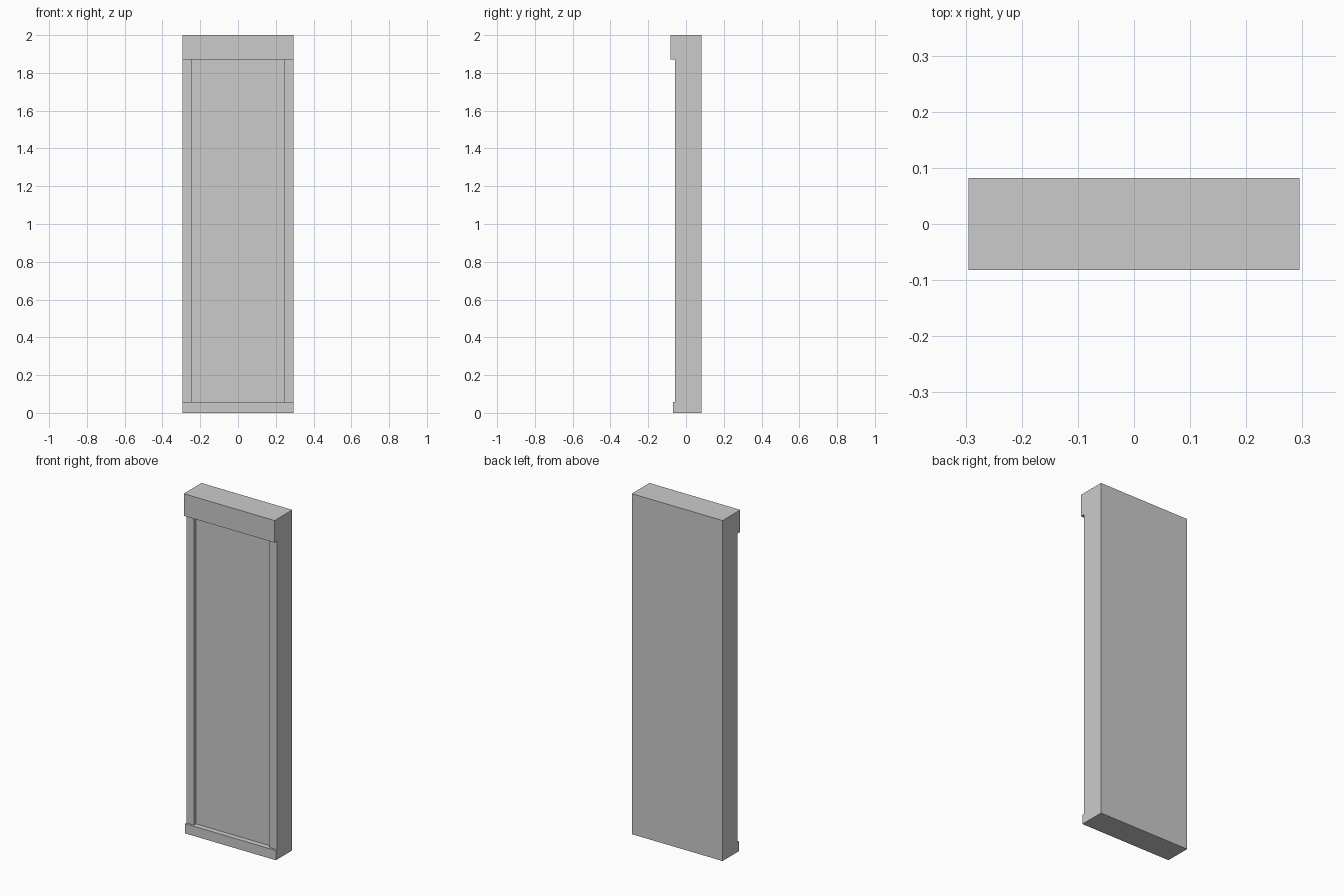
import bpy, bmesh

if "Cube" in bpy.data.objects:
    bpy.data.objects.remove(bpy.data.objects["Cube"])

HALF_W, BACK, TOP = 0.295, 0.082, 2.0
CAP_Y, SHAFT_Y, BASE_Y, PANEL_Y = -0.082, -0.058, -0.070, -0.038
BASE_Z, CAP_Z = 0.057, 1.87
PANEL_HALF_W = 0.245


def extrude_profile(name, profile, half_w):
    """Extrude a (y, z) outline symmetrically along x."""
    bm = bmesh.new()
    face = bm.faces.new([bm.verts.new((-half_w, y, z)) for y, z in profile])
    result = bmesh.ops.extrude_face_region(bm, geom=[face], use_keep_orig=True)
    moved = [g for g in result["geom"] if isinstance(g, bmesh.types.BMVert)]
    bmesh.ops.translate(bm, verts=moved, vec=(2 * half_w, 0, 0))
    bmesh.ops.recalc_face_normals(bm, faces=bm.faces)
    mesh = bpy.data.meshes.new(name)
    bm.to_mesh(mesh)
    bm.free()
    obj = bpy.data.objects.new(name, mesh)
    bpy.context.collection.objects.link(obj)
    return obj


# Pilaster body: base plinth, shaft and projecting cap in one side profile
pilaster = extrude_profile("pilaster", [
    (BACK, 0), (BASE_Y, 0), (BASE_Y, BASE_Z), (SHAFT_Y, BASE_Z),
    (SHAFT_Y, CAP_Z), (CAP_Y, CAP_Z), (CAP_Y, TOP), (BACK, TOP)], HALF_W)

# Sunken front panel between the two stiles
cutter = extrude_profile("panel_cutter", [
    (PANEL_Y, BASE_Z), (-0.2, BASE_Z), (-0.2, CAP_Z), (PANEL_Y, CAP_Z)],
    PANEL_HALF_W)
cutter.hide_render = True

recess = pilaster.modifiers.new("panel_recess", "BOOLEAN")
recess.operation = "DIFFERENCE"
recess.solver = "EXACT"
recess.object = cutter
bpy.context.view_layer.objects.active = pilaster
bpy.ops.object.modifier_apply(modifier=recess.name)
bpy.data.objects.remove(cutter)
